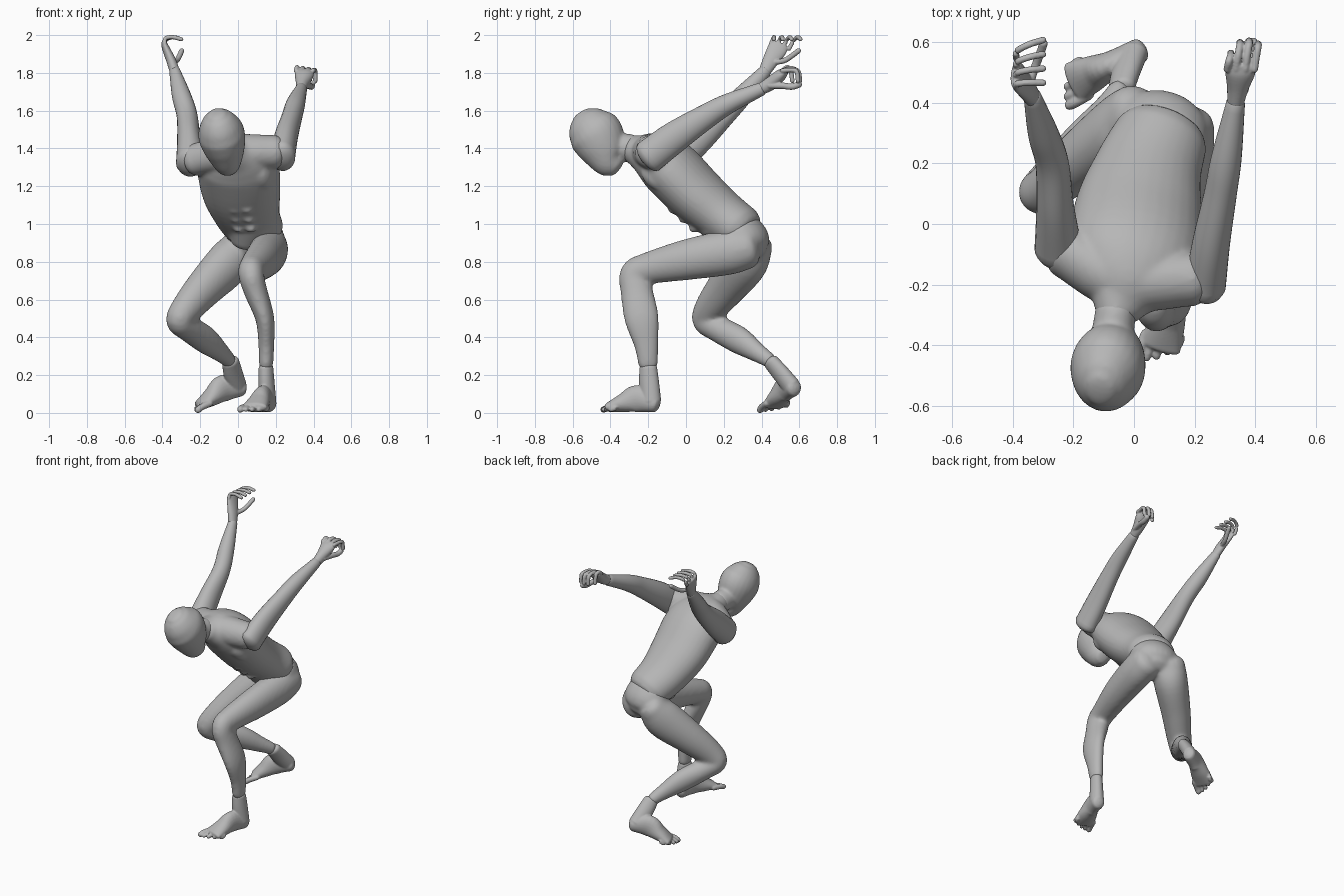
import bpy
import bmesh
from math import sin, cos, pi, radians
from mathutils import Vector, Matrix

default = bpy.data.objects.get("Cube")
if default:
    bpy.data.objects.remove(default, do_unlink=True)

grey = bpy.data.materials.new("plain grey")
grey.use_nodes = True
colour = (.47, .47, .47, 1)
grey.diffuse_color = colour
grey.node_tree.nodes["Principled BSDF"].inputs["Base Color"].default_value = colour

ACROSS = Vector((1, 0, 0))
CHEST = Vector((.96, -.27, 0))
FRONTAL = Vector((0, .7, -.6))


def smooth_path(points, steps):
    """Spline through points of (x, y, z, half width, half depth)."""
    pts = [Vector(p) for p in points]
    pts = [pts[0] * 2 - pts[1]] + pts + [pts[-1] * 2 - pts[-2]]
    path = []
    for a, b, c, d in zip(pts, pts[1:], pts[2:], pts[3:]):
        for k in range(steps):
            t = k / steps
            path.append((b * 2 + (c - a) * t + (a * 2 - b * 5 + c * 4 - d) * t ** 2
                         + (b * 3 - a - c * 3 + d) * t ** 3) / 2)
    return path + [pts[-2]]


def loft(bm, points, side=ACROSS, sides=24, steps=5, cap=.6, matrix=None):
    """Oval tube along a path with rounded ends."""
    path = smooth_path(points, steps)
    rings = []
    last = len(path) - 1
    for i, p in enumerate(path):
        along = (path[min(i + 1, last)] - path[max(i - 1, 0)]).xyz.normalized()
        wide = (side - along * side.dot(along)).normalized()
        deep = along.cross(wide)
        spots = [(0, 1)]
        if i in (0, last):
            size = cap * min(p[3], p[4]) * (1 if i else -1)
            spots = [(size * sin(a), cos(a)) for a in (0, pi / 6, pi / 3, pi / 2.1)]
            spots = spots if i else spots[::-1]
        for shift, scale in spots:
            ring = []
            for k in range(sides):
                a = 2 * pi * k / sides
                co = p.xyz + along * shift + (wide * p[3] * cos(a) + deep * p[4] * sin(a)) * scale
                ring.append(bm.verts.new(matrix @ co if matrix else co))
            rings.append(ring)
    faces = [bm.faces.new(rings[0]), bm.faces.new(rings[-1])]
    for low, high in zip(rings, rings[1:]):
        for k in range(sides):
            n = (k + 1) % sides
            faces.append(bm.faces.new((low[k], low[n], high[n], high[k])))
    bmesh.ops.recalc_face_normals(bm, faces=faces)


def finger(bm, points, radius, matrix=None):
    loft(bm, [(*p, radius, radius) for p in points], Vector((.3, .5, .8)), 10, 4, 1, matrix)


def finish(name, bm, voxel=0, rounds=0):
    """Make the object; fuse overlapping pieces into one skin when voxel is set."""
    mesh = bpy.data.meshes.new(name)
    bm.to_mesh(mesh)
    bm.free()
    mesh.materials.append(grey)
    mesh.shade_smooth()
    ob = bpy.data.objects.new(name, mesh)
    bpy.context.collection.objects.link(ob)
    if voxel:
        fuse = ob.modifiers.new("fuse", 'REMESH')
        fuse.mode = 'VOXEL'
        fuse.voxel_size = voxel
        fuse.use_smooth_shade = True
        soften = ob.modifiers.new("soften", 'SMOOTH')
        soften.factor = .5
        soften.iterations = rounds


# Head: round skull narrowing along the crown-to-chin line, with a neck
bm = bmesh.new()
egg = [(-1.61, .43, .065), (-1.59, .429, .093), (-1.54, .427, .128), (-1.48, .428, .144),
       (-1.4, .417, .126), (-1.33, .408, .092), (-1.28, .422, .055)]
rings = []
for s, p, r in egg:
    rings.append((-.11 + (s + 1.6) * .2, s * .56 + p * .83, p * .56 - s * .83, r * .86, r))
loft(bm, rings, cap=.35)
loft(bm, [(-.08, -.42, 1.42, .07, .07), (-.06, -.29, 1.4, .068, .075)])
finish("head", bm, .009, 6)

# Torso: trunk, shoulder yoke, chest and stomach muscles
bm = bmesh.new()
loft(bm, [(-.05, -.27, 1.39, .09, .08), (-.02, -.18, 1.36, .18, .13), (0, -.09, 1.3, .22, .155),
          (.017, .05, 1.16, .21, .152), (.048, .18, 1.05, .178, .138),
          (.092, .29, .97, .155, .128)], CHEST, 32)
loft(bm, [(.06, .14, 1, .13, .08), (.035, .2, .91, .08, .065)])
loft(bm, [(-.06, -.3, 1.4, .066, .072), (-.05, -.2, 1.38, .1, .09)])
loft(bm, [(-.23, -.09, 1.34, .09, .08), (-.04, -.19, 1.38, .1, .09),
          (.2, -.18, 1.38, .09, .09)], Vector((0, 1, 1)))
for sign in (-1, 1):
    chest = Vector((.005, -.127, 1.25))
    inner, outer = (chest + CHEST * sign * k for k in (.065, .13))
    loft(bm, [(*inner, .095, .07), (*outer, .095, .06)], FRONTAL, cap=.9)
    for row in range(3):
        spot = Vector((.02 + row * .01, -.044 + row * .055, 1.097 - row * .05)) + CHEST * sign * .034
        loft(bm, [(*(spot - CHEST * .012), .032, .05), (*(spot + CHEST * .012), .032, .05)],
             FRONTAL, 16)
finish("torso", bm, .01, 8)

# Hips and legs: buttocks flow into thighs, knees and calves
bm = bmesh.new()
loft(bm, [(.085, .285, .955, .155, .122), (.095, .32, .9, .155, .125), (.1, .33, .86, .12, .1)], CHEST)
loft(bm, [(.165, .33, .875, .1, .11), (.16, .22, .85, .1, .12), (.125, 0, .81, .09, .108),
          (.08, -.2, .765, .074, .085), (.07, -.27, .73, .068, .082), (.095, -.26, .64, .062, .086),
          (.142, -.235, .5, .05, .092), (.15, -.21, .36, .042, .066), (.148, -.2, .25, .038, .052)])
loft(bm, [(.022, .362, .89, .11, .092), (-.045, .315, .8, .11, .125), (-.17, .217, .67, .095, .108),
          (-.27, .13, .555, .08, .087), (-.31, .105, .49, .072, .072), (-.265, .16, .45, .07, .07),
          (-.17, .28, .385, .062, .074), (-.09, .38, .318, .046, .052), (-.045, .445, .275, .038, .04)],
     Vector((.8, -.6, 0)))
finish("hips_and_legs", bm, .011, 12)


# Feet: one local shape with toes toward -y, mirrored and posed
def foot(name, ankle, matrix):
    bm = bmesh.new()
    top = matrix.inverted() @ Vector(ankle)
    loft(bm, [(*top, .038, .048), (*(top * .55 + Vector((0, 0, .03))), .041, .054),
              (0, .005, .06, .045, .055)], matrix=matrix)
    loft(bm, [(0, .028, .047, .042, .046), (0, -.07, .075, .045, .072), (0, -.15, .052, .06, .05),
              (0, -.225, .03, .07, .027)], matrix=matrix)
    for i in range(5):
        x = -.057 + .028 * i
        reach = -.278 + .01 * i * i / 2
        size = .018 if i == 0 else .0135
        finger(bm, [(x, -.2, .03), (x * 1.05, reach + .025, .026), (x * 1.05, reach, .018)],
               size, matrix)
    finish(name, bm, .005, 4)


def turn(angle, axis):
    return Matrix.Rotation(radians(angle), 4, axis)


foot("left_foot", (.148, -.2, .24), Matrix.Translation((.155, -.19, 0)) @ turn(-18, 'Z'))
foot("right_foot", (-.04, .45, .27), Matrix.Translation((.006, .565, .08)) @ turn(-64, 'Z')
     @ turn(17, 'X') @ Matrix.Scale(-1, 4, ACROSS))

# Arms swept up and back
arms = {
    "left_arm": [(.235, -.2, 1.355, .068, .09), (.255, -.06, 1.46, .062, .083),
                 (.285, .1, 1.565, .054, .066), (.305, .22, 1.635, .05, .054),
                 (.335, .4, 1.715, .031, .035)],
    "right_arm": [(-.25, -.08, 1.325, .078, .09), (-.26, .06, 1.45, .062, .083),
                  (-.27, .2, 1.575, .055, .06), (-.3, .3, 1.68, .05, .052),
                  (-.335, .42, 1.81, .029, .034)]}
for name, points in arms.items():
    bm = bmesh.new()
    loft(bm, points, steps=8)
    finish(name, bm)

# Left hand: fingers curled over, thumb closing a ring with the first finger
bm = bmesh.new()
loft(bm, [(.335, .4, 1.716, .028, .032), (.342, .45, 1.745, .036, .036),
          (.35, .5, 1.787, .05, .032), (.352, .525, 1.808, .048, .02)])
for i, reach in enumerate((.045, .01, .005, .015)):
    x = .307 + .03 * i
    finger(bm, [(x, .51, 1.812), (x + .006, .56 - reach / 2, 1.83 - .005 * i),
                (x + .012, .6 - reach, 1.808), (x + .012, .608 - reach, 1.758)], .0125)
finger(bm, [(.36, .44, 1.733), (.378, .51, 1.732), (.388, .56, 1.727), (.392, .597, 1.738)], .0175)
finish("left_hand", bm, .004, 3)

# Right hand: open palm, fingers bent across, thumb apart
bm = bmesh.new()
loft(bm, [(-.334, .415, 1.805, .032, .027), (-.352, .445, 1.86, .042, .026),
          (-.378, .48, 1.92, .052, .021), (-.39, .495, 1.95, .05, .017)], Vector((.1, .9, -.35)))
for i in range(4):
    y = .45 + .032 * i
    finger(bm, [(-.388, y, 1.955 - .009 * i), (-.385, y + .012 + .004 * i, 1.983 - .004 * i),
                (-.345, y + .016 + .01 * i, 1.989), (-.3, y + .015 + .015 * i, 1.978)], .0115)
finger(bm, [(-.345, .46, 1.855), (-.325, .52, 1.865), (-.31, .56, 1.89), (-.298, .595, 1.917)], .0145)
finish("right_hand", bm, .004, 3)
